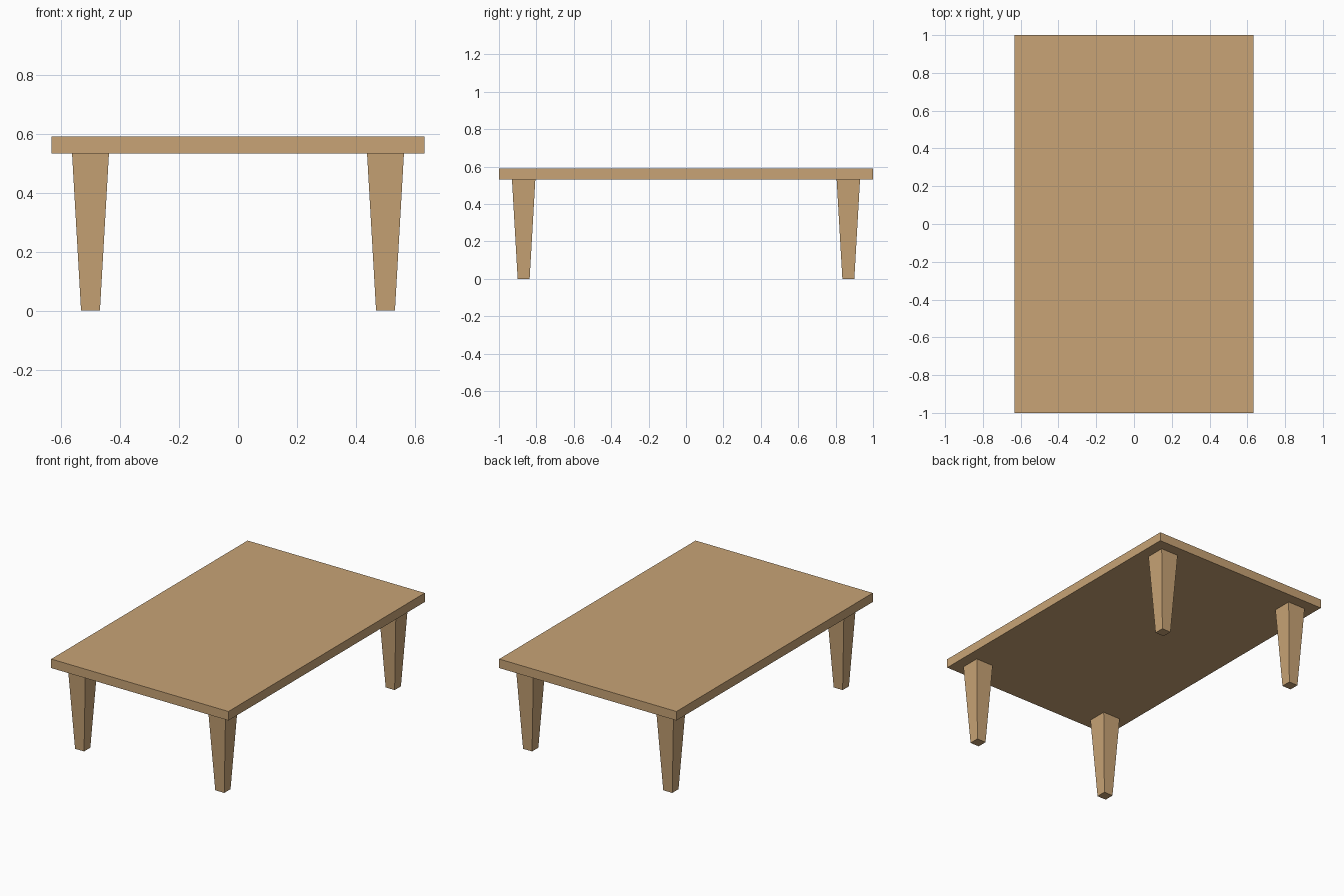
import bpy, bmesh

if "Cube" in bpy.data.objects:
    bpy.data.objects.remove(bpy.data.objects["Cube"])

wood = bpy.data.materials.new("light_wood")
wood.diffuse_color = (0.58, 0.37, 0.18, 1.0)
wood.use_nodes = True
wood.node_tree.nodes["Principled BSDF"].inputs["Base Color"].default_value = wood.diffuse_color


def tapered_block(name, center, bottom_half, top_half, z0, z1):
    """Box between z0 and z1 whose bottom and top half sizes may differ."""
    bm = bmesh.new()
    bmesh.ops.create_cube(bm, size=2)
    for v in bm.verts:
        hx, hy = top_half if v.co.z > 0 else bottom_half
        v.co = (v.co.x * hx, v.co.y * hy, z1 - z0 if v.co.z > 0 else 0)
    mesh = bpy.data.meshes.new(name)
    bm.to_mesh(mesh)
    bm.free()
    mesh.materials.append(wood)
    obj = bpy.data.objects.new(name, mesh)
    obj.location = (center[0], center[1], z0)
    bpy.context.collection.objects.link(obj)
    return obj


# Flat rectangular tabletop
UNDERSIDE, TOP = 0.532, 0.59
tapered_block("tabletop", (0, 0), (0.632, 1.0), (0.632, 1.0), UNDERSIDE, TOP)

# Four square legs, narrowing towards the floor
for y_side, y in (("front", -0.868), ("back", 0.868)):
    for x_side, x in (("left", -0.5), ("right", 0.5)):
        tapered_block(f"{y_side}_{x_side}_leg", (x, y),
                      (0.032, 0.032), (0.0625, 0.0625), 0, UNDERSIDE)
